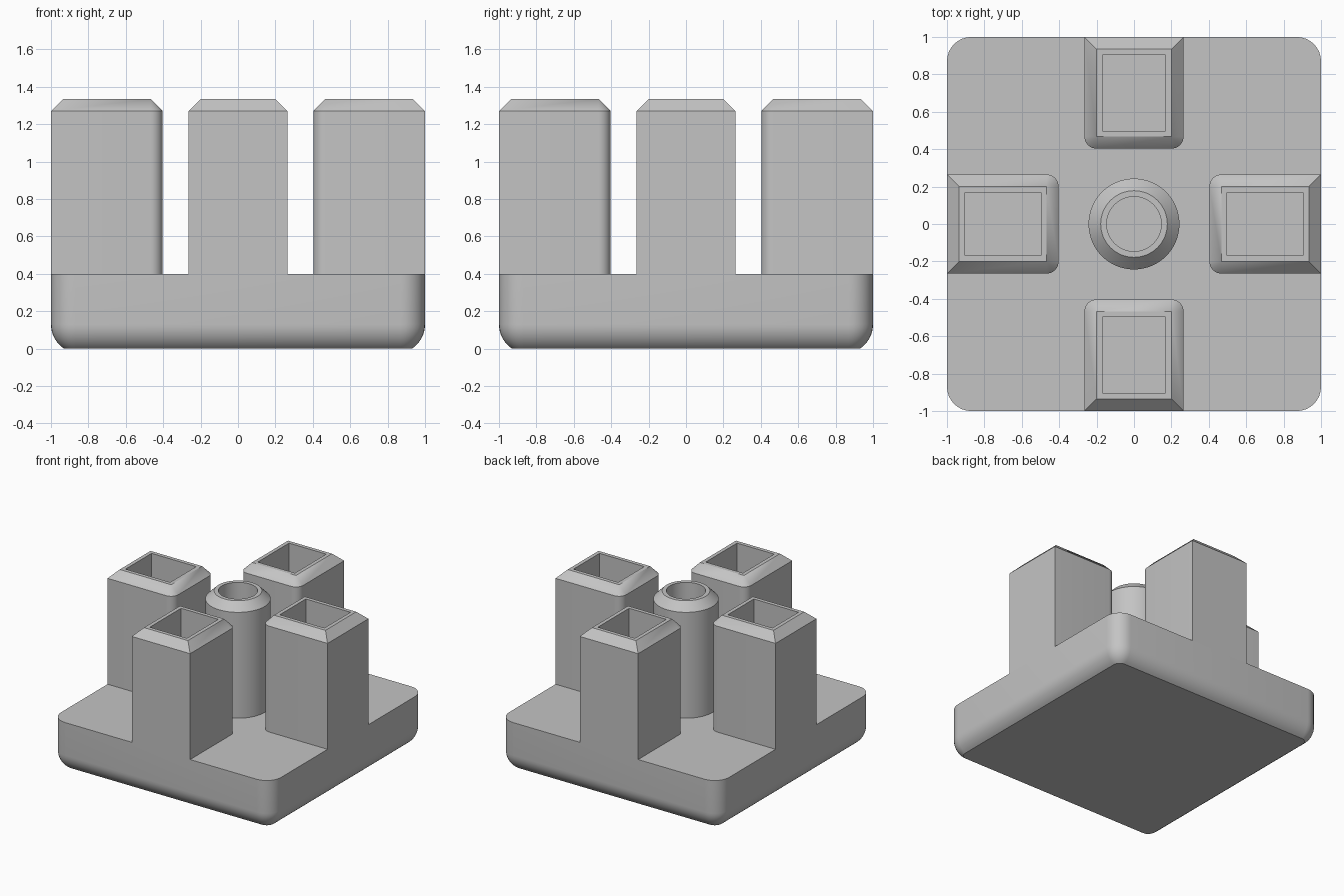
import bpy, bmesh
from math import sin, cos, pi, radians
from mathutils import Matrix

if "Cube" in bpy.data.objects:
    bpy.data.objects.remove(bpy.data.objects["Cube"])

grey = bpy.data.materials.new("plain grey")
grey.diffuse_color = (0.55, 0.55, 0.55, 1)
grey.use_nodes = True
grey.node_tree.nodes["Principled BSDF"].inputs["Base Color"].default_value = grey.diffuse_color


def rounded_rect(x0, x1, y0, y1, z, radii, n=8):
    """Counter-clockwise ring; radii order: +x+y, -x+y, -x-y, +x-y."""
    corners = [(x1, y1, 1, 1), (x0, y1, -1, 1), (x0, y0, -1, -1), (x1, y0, 1, -1)]
    ring = []
    for k, ((cx, cy, sx, sy), r) in enumerate(zip(corners, radii)):
        for i in range(n + 1):
            a = (k + i / n) * pi / 2
            ring.append((cx - sx * r + r * cos(a), cy - sy * r + r * sin(a), z))
    return ring


def circle(r, z, n=64):
    return [(r * cos(2 * pi * i / n), r * sin(2 * pi * i / n), z) for i in range(n)]


def loft(name, rings, caps=False, turn=0):
    """Skin a stack of equal-length rings into one object."""
    bm = bmesh.new()
    vs = [[bm.verts.new(p) for p in ring] for ring in rings]
    n = len(vs[0])
    for a, b in zip(vs, vs[1:]):
        for i in range(n):
            j = (i + 1) % n
            bm.faces.new((a[i], a[j], b[j], b[i]))
    if caps:
        bm.faces.new(vs[0][::-1])
        bm.faces.new(vs[-1])
    bmesh.ops.remove_doubles(bm, verts=bm.verts, dist=1e-5)
    bm.transform(Matrix.Rotation(turn, 4, "Z"))
    me = bpy.data.meshes.new(name)
    bm.to_mesh(me)
    bm.free()
    me.materials.append(grey)
    ob = bpy.data.objects.new(name, me)
    bpy.context.collection.objects.link(ob)
    bpy.ops.object.select_all(action="DESELECT")
    ob.select_set(True)
    bpy.context.view_layer.objects.active = ob
    bpy.ops.object.shade_smooth_by_angle(angle=radians(30))
    return ob


BASE_TOP, SHOULDER, TOP = 0.4, 1.27, 1.335

# base slab with rounded corners and a curved lower edge
rings = []
sweep, rad = radians(56.6), 0.156
for i in range(9):
    a = sweep * (1 - i / 8)
    inset = rad * (1 - cos(a))
    h = 1 - inset
    rings.append(rounded_rect(-h, h, -h, h, rad * (sin(sweep) - sin(a)), [0.13 - inset] * 4))
rings.append(rounded_rect(-1, 1, -1, 1, BASE_TOP, [0.13] * 4))
loft("base", rings, caps=True)

# four hollow square posts, rounded on the edges facing the centre
inner = [0, 0.065, 0.065, 0]
sharp = [0] * 4
for k, side in enumerate(("right", "back", "left", "front")):
    loft(side + "_post", [
        rounded_rect(0.403, 1, -0.265, 0.265, BASE_TOP, inner),
        rounded_rect(0.403, 1, -0.265, 0.265, SHOULDER, inner),
        rounded_rect(0.467, 0.935, -0.2, 0.2, TOP, sharp),
        rounded_rect(0.498, 0.904, -0.169, 0.169, TOP, sharp),
        rounded_rect(0.498, 0.904, -0.169, 0.169, BASE_TOP, sharp),
    ], turn=k * pi / 2)

# hollow round post in the middle
loft("centre_post", [
    circle(0.243, BASE_TOP), circle(0.243, SHOULDER), circle(0.178, TOP),
    circle(0.146, TOP), circle(0.146, BASE_TOP),
])
